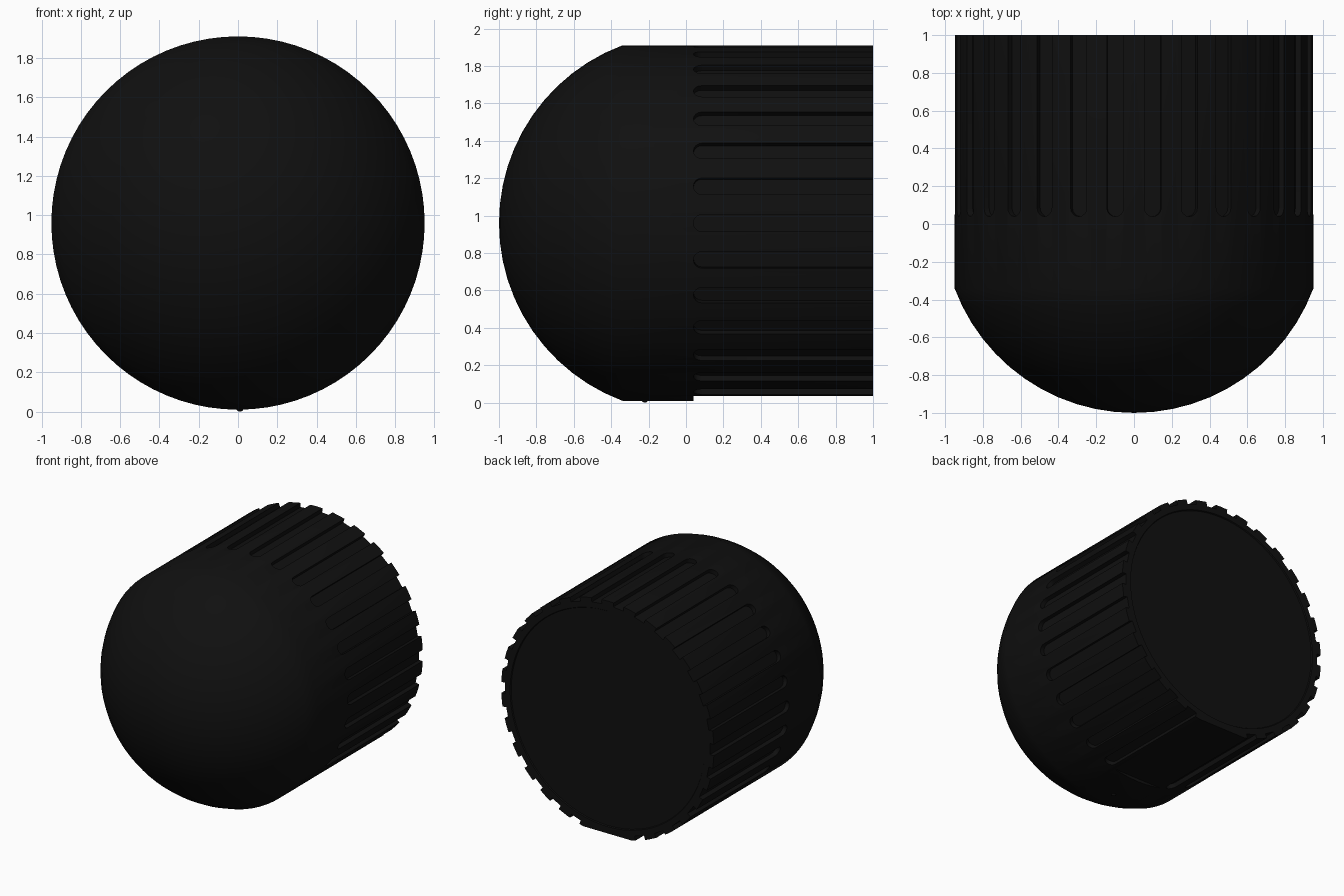
import bpy, bmesh, math
from mathutils import Matrix, Vector

if "Cube" in bpy.data.objects:
    bpy.data.objects.remove(bpy.data.objects["Cube"])

R, CZ = 0.95, 0.96            # knob radius and axis height
DOME_R, DOME_Y = 1.014, 0.014  # dome sphere
FLUTE_Y, BACK = 0.04, 1.0

black = bpy.data.materials.new("black plastic")
black.diffuse_color = (0.005, 0.005, 0.005, 1)
black.use_nodes = True
black.node_tree.nodes["Principled BSDF"].inputs["Base Color"].default_value = black.diffuse_color


def finish(bm, name):
    bmesh.ops.recalc_face_normals(bm, faces=bm.faces)
    me = bpy.data.meshes.new(name)
    bm.to_mesh(me)
    bm.free()
    me.materials.append(black)
    ob = bpy.data.objects.new(name, me)
    bpy.context.collection.objects.link(ob)
    return ob


def cut(target, cutter):
    mod = target.modifiers.new("cut", 'BOOLEAN')
    mod.operation, mod.solver, mod.object = 'DIFFERENCE', 'EXACT', cutter
    bpy.context.view_layer.objects.active = target
    bpy.ops.object.modifier_apply(modifier=mod.name)
    bpy.data.objects.remove(cutter)


def prism(bm, outline, z0, z1, matrix):
    """Extrude an (x, y) outline from z0 to z1 and place it."""
    lo = [bm.verts.new(matrix @ Vector((x, y, z0))) for x, y in outline]
    hi = [bm.verts.new(matrix @ Vector((x, y, z1))) for x, y in outline]
    bm.faces.new(lo[::-1])
    bm.faces.new(hi)
    n = len(lo)
    for i in range(n):
        j = (i + 1) % n
        bm.faces.new((lo[i], lo[j], hi[j], hi[i]))


# Knob body: domed profile turned around the y axis, with a faint back inset
a_max = math.asin(R / DOME_R)
profile = [(DOME_R * math.sin(a_max * i / 12), DOME_Y - DOME_R * math.cos(a_max * i / 12))
           for i in range(13)]
profile += [(R, BACK), (0.87, BACK), (0.865, BACK - 0.008), (0, BACK - 0.008)]
bm = bmesh.new()
verts = [bm.verts.new((r, y, CZ)) for r, y in profile]
edges = [bm.edges.new(p) for p in zip(verts, verts[1:])]
bmesh.ops.spin(bm, geom=verts + edges, cent=(0, 0, CZ), axis=(0, 1, 0),
               angle=2 * math.pi, steps=80, use_duplicate=False)
bmesh.ops.remove_doubles(bm, verts=bm.verts, dist=1e-4)
knob = finish(bm, "knob_body")

# Grip flutes: round-ended slots running out of the back
w = 0.045
slot = [(w, BACK + 0.1), (-w, BACK + 0.1)]
slot += [(-w * math.cos(math.pi * i / 8), FLUTE_Y + w - w * math.sin(math.pi * i / 8))
         for i in range(9)]
bm = bmesh.new()
for k in range(30):
    deg = 6 + 12 * k
    if abs(deg - 180) < 10:
        continue                # the flat underside has no flutes
    place = Matrix.Translation((0, 0, CZ)) @ Matrix.Rotation(math.radians(deg), 4, 'Y')
    prism(bm, slot, R - 0.035, R + 0.06, place)
cut(knob, finish(bm, "flute_cutter"))

# Flat on the underside
bm = bmesh.new()
prism(bm, [(-0.4, FLUTE_Y), (0.4, FLUTE_Y), (0.4, 1.2), (-0.4, 1.2)], -0.2, 0.035, Matrix())
cut(knob, finish(bm, "flat_cutter"))

# Small pointer bump in front of the flat
bm = bmesh.new()
bmesh.ops.create_uvsphere(bm, u_segments=16, v_segments=8, radius=0.02,
                          matrix=Matrix.Translation((0.01, -0.22, 0.02)))
bump = finish(bm, "pointer_bump")

for ob in (knob, bump):
    bpy.ops.object.select_all(action='DESELECT')
    ob.select_set(True)
    bpy.context.view_layer.objects.active = ob
    bpy.ops.object.shade_smooth_by_angle(angle=math.radians(25))
